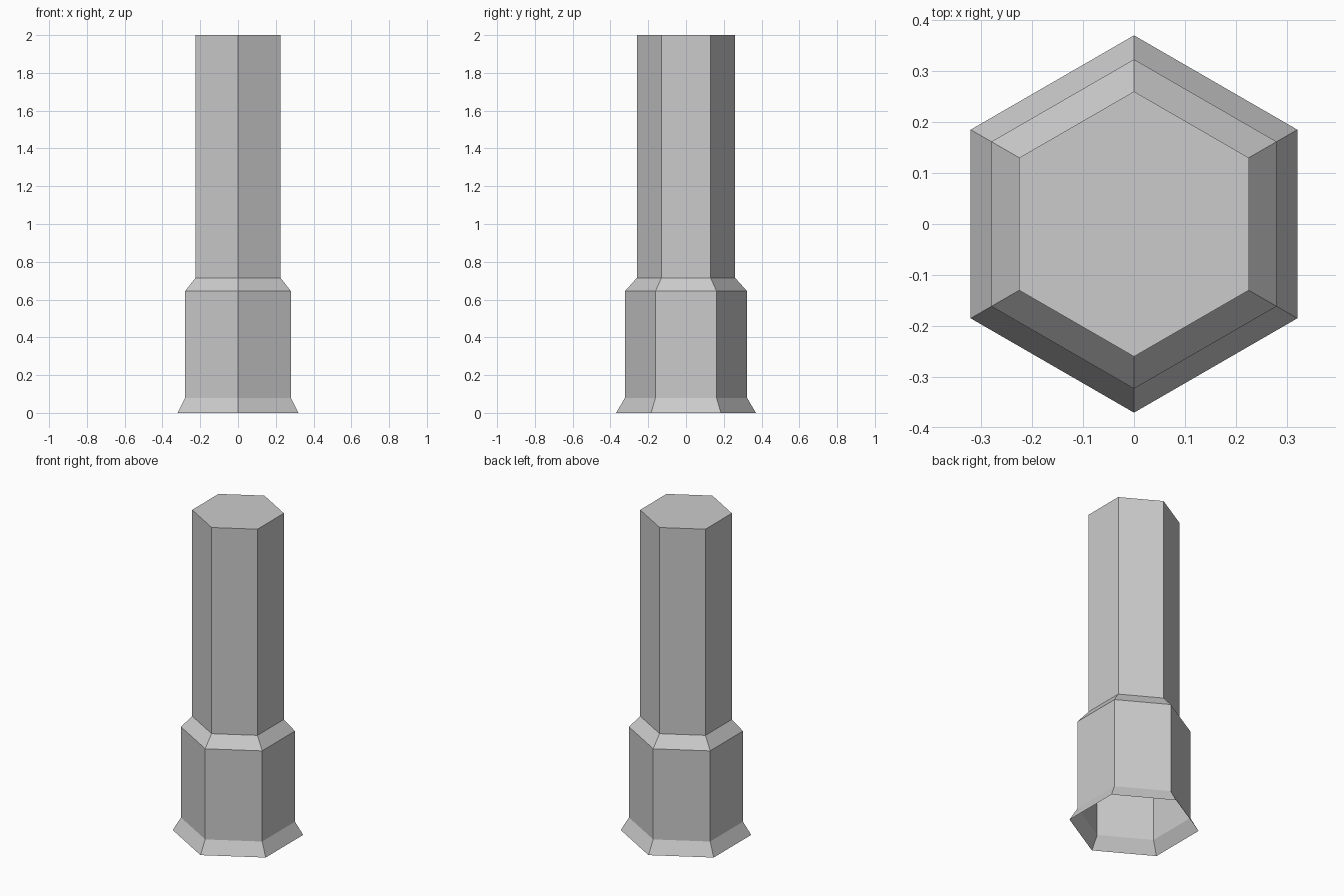
import bpy, bmesh
from math import sin, cos, pi

if "Cube" in bpy.data.objects:
    bpy.data.objects.remove(bpy.data.objects["Cube"])

SIDES = 6
# (corner radius, height) from flared foot to flat top
PROFILE = [(0.37, 0.0), (0.323, 0.08), (0.323, 0.645), (0.26, 0.715), (0.26, 2.0)]

# Hexagonal shell: stacked rings, open underneath
bm = bmesh.new()
rings = []
for r, z in PROFILE:
    angles = [pi / 2 + 2 * pi * i / SIDES for i in range(SIDES)]
    rings.append([bm.verts.new((r * cos(a), r * sin(a), z)) for a in angles])

for low, high in zip(rings, rings[1:]):
    for i in range(SIDES):
        j = (i + 1) % SIDES
        bm.faces.new((low[i], low[j], high[j], high[i]))

# Flat top cap
bm.faces.new(rings[-1])

mesh = bpy.data.meshes.new("hexagonal_post")
bm.to_mesh(mesh)
bm.free()
post = bpy.data.objects.new("hexagonal_post", mesh)
bpy.context.collection.objects.link(post)
